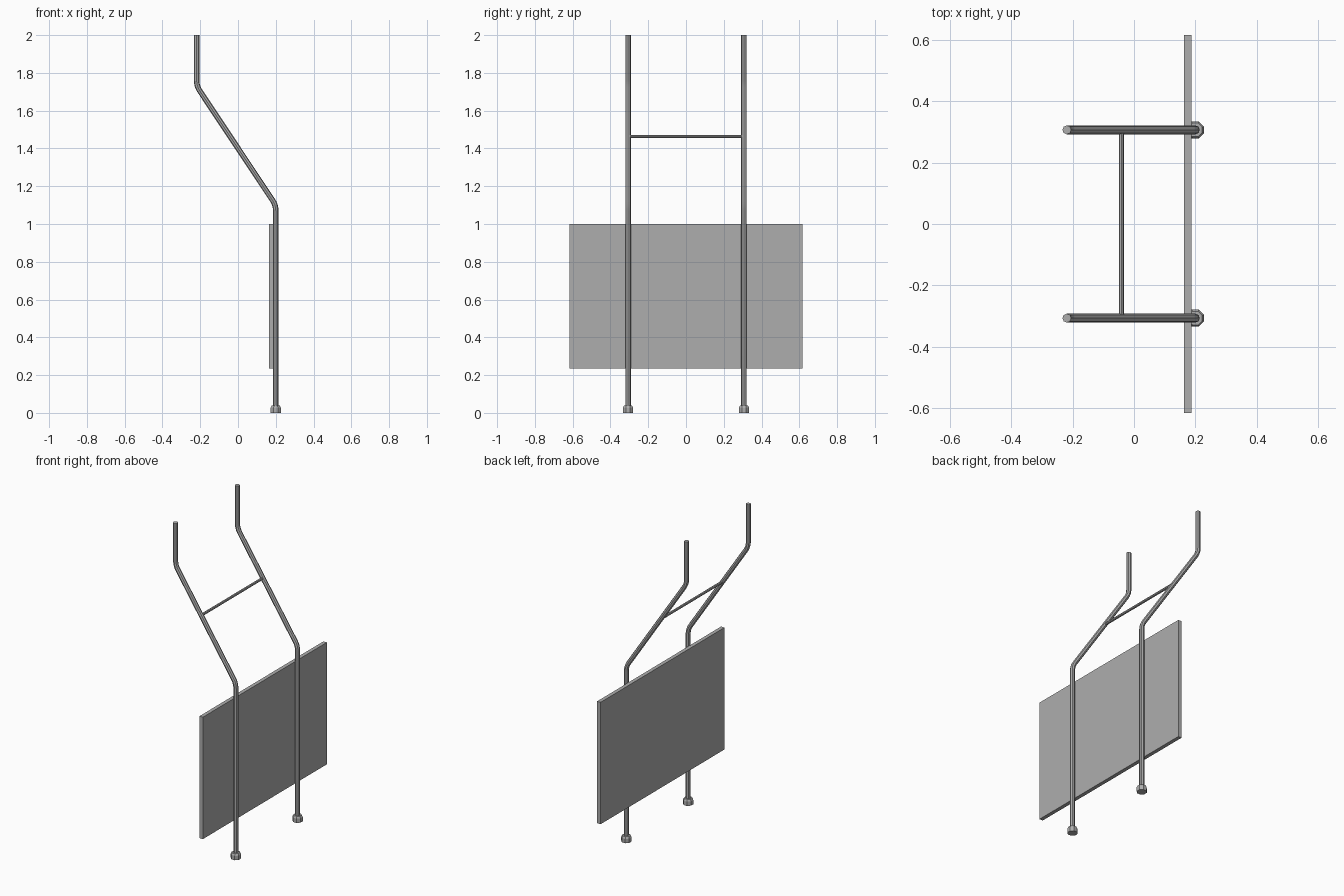
import bpy
from mathutils import Vector

cube = bpy.data.objects.get("Cube")
if cube:
    bpy.data.objects.remove(cube, do_unlink=True)

GREY = (0.42, 0.42, 0.42, 1)
steel = bpy.data.materials.new("grey_metal")
steel.use_nodes = True
steel.diffuse_color = GREY
steel.node_tree.nodes["Principled BSDF"].inputs["Base Color"].default_value = GREY


def finish(obj, name, smooth=False):
    obj.name = name
    obj.data.materials.append(steel)
    if smooth:
        bpy.ops.object.shade_smooth_by_angle()


def rounded(corners, reach, steps=4):
    """Polyline whose inner corners are replaced by short arcs."""
    pts = [Vector(c) for c in corners]
    path = [pts[0]]
    for a, b, c in zip(pts, pts[1:], pts[2:]):
        start = b + (a - b).normalized() * reach
        end = b + (c - b).normalized() * reach
        for i in range(steps + 1):
            t = i / steps
            path.append(start.lerp(b, t).lerp(b.lerp(end, t), t))
    return path + [pts[-1]]


def tube(name, path, radius):
    curve = bpy.data.curves.new(name, "CURVE")
    curve.dimensions = "3D"
    curve.bevel_depth = radius
    curve.bevel_resolution = 2
    curve.use_fill_caps = True
    spline = curve.splines.new("POLY")
    spline.points.add(len(path) - 1)
    for point, co in zip(spline.points, path):
        point.co = (*co, 1)
    obj = bpy.data.objects.new(name, curve)
    bpy.context.collection.objects.link(obj)
    bpy.ops.object.select_all(action="DESELECT")
    obj.select_set(True)
    bpy.context.view_layer.objects.active = obj
    bpy.ops.object.convert(target="MESH")
    finish(bpy.context.object, name, smooth=True)


POST_X, TOP_X, SPREAD = 0.2, -0.219, 0.307

for side, y in (("front", -SPREAD), ("back", SPREAD)):
    # Bent post
    tube(side + "_post", rounded([(POST_X, y, 0.02), (POST_X, y, 1.1),
                                  (TOP_X, y, 1.73), (TOP_X, y, 2)], 0.03), 0.0145)
    # Octagonal foot with a chamfered shoulder
    for part, bottom, height, r1, r2 in (("foot", 0, 0.027, 0.03, 0.03),
                                         ("foot_shoulder", 0.027, 0.011, 0.03, 0.024)):
        bpy.ops.mesh.primitive_cone_add(vertices=8, radius1=r1, radius2=r2, depth=height,
                                        location=(POST_X, y, bottom + height / 2),
                                        rotation=(0, 0, 0.3927))
        finish(bpy.context.object, side + "_" + part)

# Thin bar joining the sloped parts of the posts
tube("crossbar", [(-0.041, -SPREAD, 1.463), (-0.041, SPREAD, 1.463)], 0.008)

# Flat panel fixed to the posts
bpy.ops.mesh.primitive_cube_add(size=1, location=(0.175, 0, 0.6175))
bpy.context.object.scale = (0.024, 1.232, 0.767)
finish(bpy.context.object, "panel")
